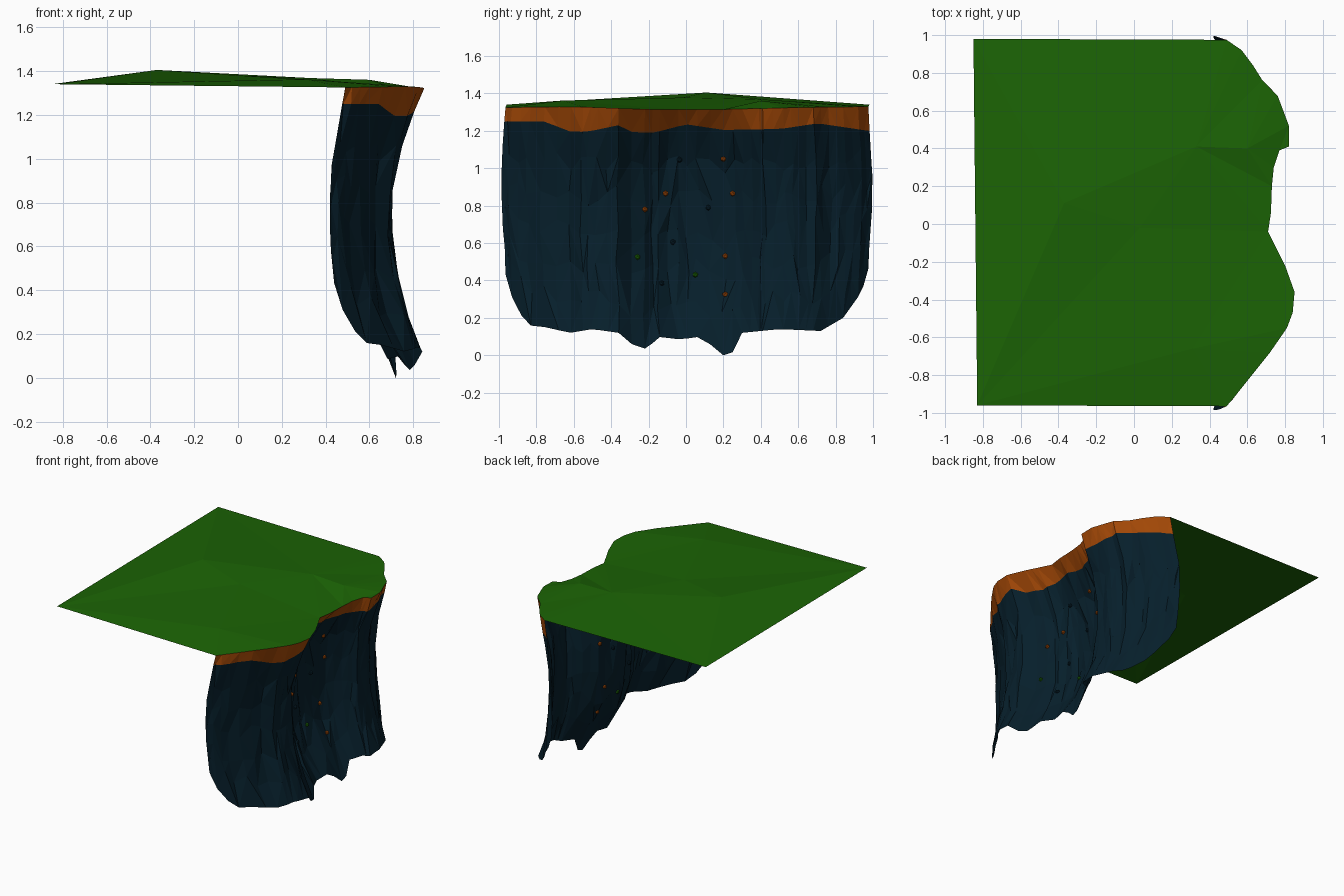
import bpy, bmesh, math, random
from mathutils import Vector
from mathutils.bvhtree import BVHTree
from mathutils.geometry import delaunay_2d_cdt

if "Cube" in bpy.data.objects:
    bpy.data.objects.remove(bpy.data.objects["Cube"])

random.seed(7)


def material(name, rgb):
    m = bpy.data.materials.new(name)
    m.diffuse_color = (*rgb, 1)
    m.use_nodes = True
    m.node_tree.nodes["Principled BSDF"].inputs["Base Color"].default_value = m.diffuse_color
    return m


grass = material("grass_green", (0.011, 0.126, 0.0015))
clay = material("orange_clay", (0.36, 0.064, 0.002))
rock = material("dark_blue_rock", (0.002, 0.0135, 0.024))


def make(name, verts, faces, mat):
    me = bpy.data.meshes.new(name)
    me.from_pydata([tuple(v) for v in verts], [], faces)
    me.materials.append(mat)
    ob = bpy.data.objects.new(name, me)
    bpy.context.collection.objects.link(ob)
    return ob


def lerp_table(table, t):
    if t <= table[0][0]:
        return table[0][1]
    for (a, va), (b, vb) in zip(table, table[1:]):
        if t <= b:
            return va + (vb - va) * (t - a) / (b - a)
    return table[-1][1]


# Cliff rim in plan, from the back end to the front end
rim_xy = [(0.49, 0.975), (0.57, 0.92), (0.63, 0.84), (0.68, 0.76), (0.76, 0.68),
          (0.79, 0.60), (0.82, 0.52), (0.82, 0.41), (0.77, 0.39), (0.74, 0.30),
          (0.73, 0.20), (0.725, 0.06), (0.71, -0.04), (0.76, -0.14), (0.80, -0.22),
          (0.85, -0.36), (0.84, -0.47), (0.81, -0.55), (0.72, -0.68), (0.60, -0.83),
          (0.52, -0.93), (0.49, -0.965)]
rim_z = [(-0.97, 1.325), (-0.6, 1.33), (-0.2, 1.315), (0.2, 1.315), (0.6, 1.325), (0.98, 1.33)]
rim = [Vector((x, y, lerp_table(rim_z, y))) for x, y in rim_xy]

# Grass sheet: outline plus a few raised inner points
pts = rim + [Vector((-0.83, -0.96, 1.34)), Vector((-0.85, 0.98, 1.34))]
n = len(pts)
pts += [Vector(p) for p in ((-0.37, 0.11, 1.405), (0.03, -0.02, 1.378),
                            (0.33, 0.41, 1.368), (0.31, -0.66, 1.362), (0.6, 0.4, 1.36))]
edges = [(i, (i + 1) % n) for i in range(n)]
v2, _, tris, orig, _, _ = delaunay_2d_cdt([p.xy for p in pts], edges, [], 1, 1e-5)
make("grass_top", [(v.x, v.y, pts[o[0]].z) for v, o in zip(v2, orig)],
     [tuple(t) for t in tris], grass)

# Tables: lower edge of the clay band, lower edge of the wall, lean of the wall
band_z = [(-0.97, 1.25), (-0.75, 1.25), (-0.6, 1.19), (-0.5, 1.2), (-0.36, 1.23),
          (-0.28, 1.19), (-0.17, 1.19), (0, 1.235), (0.2, 1.205), (0.5, 1.21),
          (0.7, 1.24), (0.97, 1.2)]
foot_z = [(-0.97, 0.45), (-0.93, 0.31), (-0.9, 0.24), (-0.84, 0.16), (-0.75, 0.15),
          (-0.62, 0.12), (-0.5, 0.14), (-0.36, 0.12), (-0.29, 0.06), (-0.24, 0.03),
          (-0.19, 0.045), (-0.16, 0.1), (-0.03, 0.085), (0.08, 0.1), (0.14, 0.05),
          (0.2, 0.0), (0.26, 0.02), (0.3, 0.12), (0.5, 0.14), (0.72, 0.13),
          (0.84, 0.2), (0.94, 0.34), (0.98, 0.48)]
lean = [(0.0, 0.0), (0.14, -0.01), (0.27, -0.07), (0.62, -0.14), (0.93, -0.14),
        (1.2, -0.045), (1.34, 0.0)]
# Hollow in the middle of the cliff: extra depth by height, weight by y
hollow_depth = [(0, -0.01), (0.14, -0.03), (0.3, -0.08), (0.45, -0.1), (0.8, -0.08),
                (1.05, -0.09), (1.2, -0.055), (1.34, 0)]
hollow_weight = [(-0.36, 0), (-0.28, 0.85), (-0.2, 1), (0.22, 1), (0.3, 0.6), (0.38, 0)]

# Columns: every rim point and every midpoint
cols = [rim[0]]
for a, b in zip(rim, rim[1:]):
    cols += [(a + b) / 2, b]

ROWS = 7
grid = []
for i, p in enumerate(cols):
    end = i in (0, len(cols) - 1)
    crease = random.uniform(-0.012, 0.01)      # vertical fold
    if abs(p.y - 0.45) < 0.03 or abs(p.y + 0.6) < 0.03:
        crease -= 0.02
    foot, band = lerp_table(foot_z, p.y), lerp_table(band_z, p.y)
    scale = 0.5 + 0.5 * (p.x - 0.49) / 0.36
    weight = lerp_table(hollow_weight, p.y)
    col = [p.copy()]
    for r in range(ROWS):
        f = r / (ROWS - 1)
        z = band + (foot - band) * f
        if 0 < r < ROWS - 1:
            z += random.uniform(-0.05, 0.05)
        x = p.x + lerp_table(lean, z) * scale + lerp_table(hollow_depth, z) * weight
        y = p.y * (1 + 0.022 * math.sin(math.pi * min(1, 0.1 + f)))
        if not end and r < ROWS - 1:
            x += crease * min(1, 0.4 + f) + random.uniform(-0.01, 0.01)
            if r and abs(p.y) < 0.85:
                y += random.uniform(-0.012, 0.012)
        col.append(Vector((x, y, z)))
    grid.append(col)


def strip(name, r0, r1, mat):
    """Triangulated sheet between two rows of the cliff grid."""
    h = r1 - r0 + 1
    verts = [c[r] for c in grid for r in range(r0, r1 + 1)]
    faces = []
    for i in range(len(grid) - 1):
        for j in range(h - 1):
            a, b = i * h + j, (i + 1) * h + j
            if random.random() < 0.5:
                faces += [(a, b, b + 1), (a, b + 1, a + 1)]
            else:
                faces += [(a, b, a + 1), (b, b + 1, a + 1)]
    make(name, verts, faces, mat)
    return BVHTree.FromPolygons(verts, faces)


strip("clay_band", 0, 1, clay)
wall = strip("cliff_wall", 1, ROWS, rock)

# Small pebbles set in the wall (y, z)
pebbles = {
    "clay": (clay, [(0.2, 1.05), (0.25, 0.865), (-0.11, 0.865), (-0.22, 0.78),
                    (0.21, 0.53), (0.21, 0.325)]),
    "rock": (rock, [(-0.035, 1.045), (0.12, 0.79), (-0.07, 0.605), (-0.13, 0.385)]),
    "grass": (grass, [(-0.26, 0.525), (0.05, 0.43)]),
}
for kind, (mat, spots) in pebbles.items():
    bm = bmesh.new()
    for y, z in spots:
        hit = wall.ray_cast(Vector((2, y, z)), Vector((-1, 0, 0)))[0]
        if hit is None:
            continue
        new = bmesh.ops.create_icosphere(bm, subdivisions=1, radius=0.016)["verts"]
        bmesh.ops.translate(bm, verts=new, vec=hit)
    me = bpy.data.meshes.new(kind + "_pebbles")
    bm.to_mesh(me)
    bm.free()
    me.materials.append(mat)
    bpy.context.collection.objects.link(bpy.data.objects.new(kind + "_pebbles", me))
